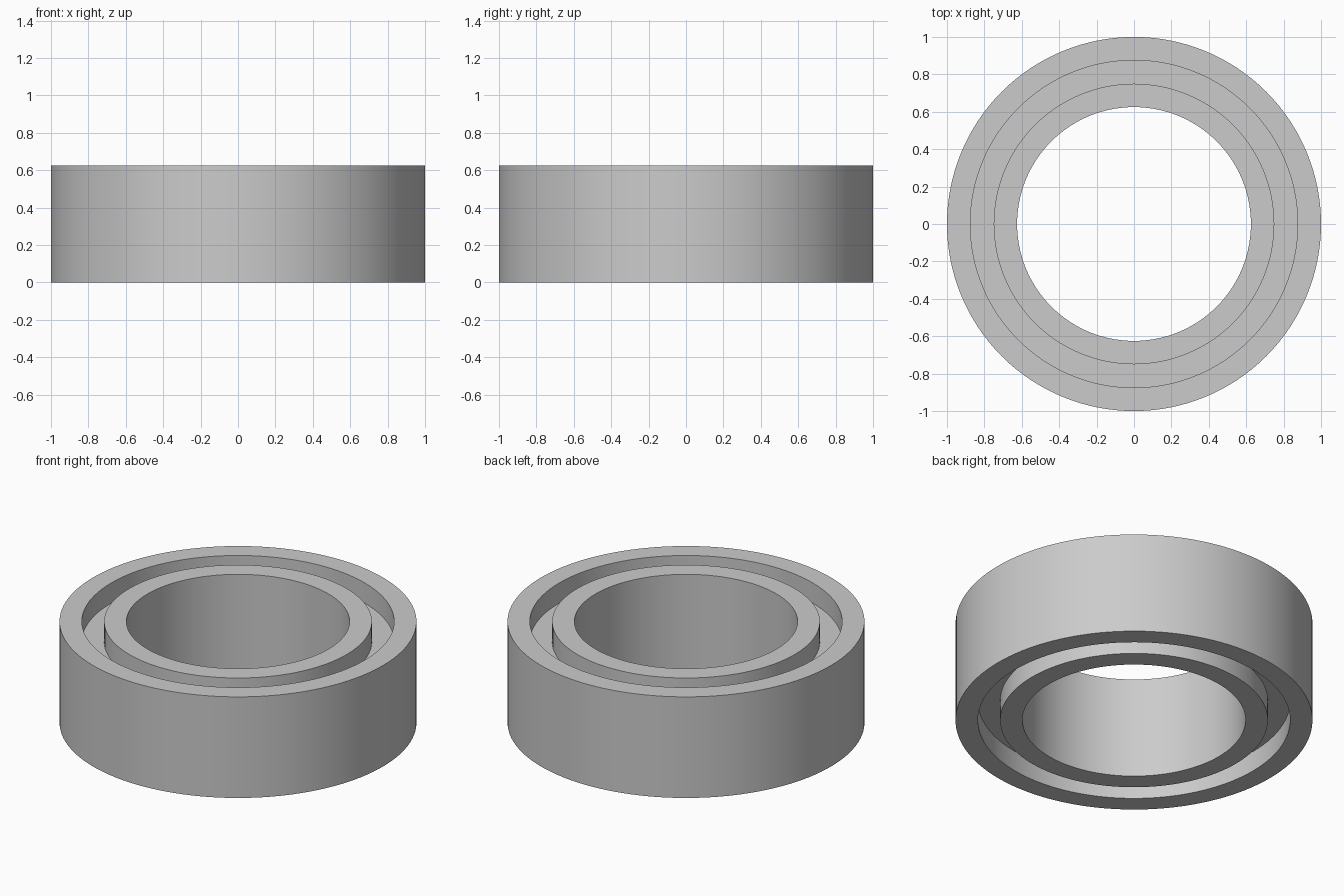
import bpy
import bmesh
import math

SEGMENTS = 128
HEIGHT = 0.625
RECESS = 0.125

if "Cube" in bpy.data.objects:
    bpy.data.objects.remove(bpy.data.objects["Cube"], do_unlink=True)

# Single plain metal colour
metal = bpy.data.materials.new("plain_grey")
metal.use_nodes = True
grey = (0.6, 0.6, 0.6, 1.0)
metal.diffuse_color = grey
metal.node_tree.nodes["Principled BSDF"].inputs["Base Color"].default_value = grey


def make_ring(name, inner, outer, bottom, top):
    """Revolve a rectangular cross-section around the z axis."""
    section = [(inner, bottom), (outer, bottom), (outer, top), (inner, top)]
    bm = bmesh.new()
    loops = []
    for i in range(SEGMENTS):
        a = 2 * math.pi * i / SEGMENTS
        loops.append([bm.verts.new((r * math.cos(a), r * math.sin(a), z))
                      for r, z in section])
    for i, here in enumerate(loops):
        ahead = loops[(i + 1) % SEGMENTS]
        for j in range(4):
            k = (j + 1) % 4
            bm.faces.new((here[j], ahead[j], ahead[k], here[k]))
    bmesh.ops.recalc_face_normals(bm, faces=bm.faces)
    mesh = bpy.data.meshes.new(name)
    bm.to_mesh(mesh)
    bm.free()
    mesh.materials.append(metal)
    obj = bpy.data.objects.new(name, mesh)
    bpy.context.collection.objects.link(obj)
    bpy.ops.object.select_all(action="DESELECT")
    obj.select_set(True)
    bpy.context.view_layer.objects.active = obj
    bpy.ops.object.shade_smooth_by_angle(angle=math.radians(30))
    return obj


# Outer and inner rings, full height
make_ring("outer_ring", 0.875, 1.0, 0, HEIGHT)
make_ring("inner_ring", 0.625, 0.75, 0, HEIGHT)

# Recessed web joining them, its edges seated slightly inside both rings
make_ring("recessed_web", 0.74, 0.885, RECESS, HEIGHT - RECESS)
